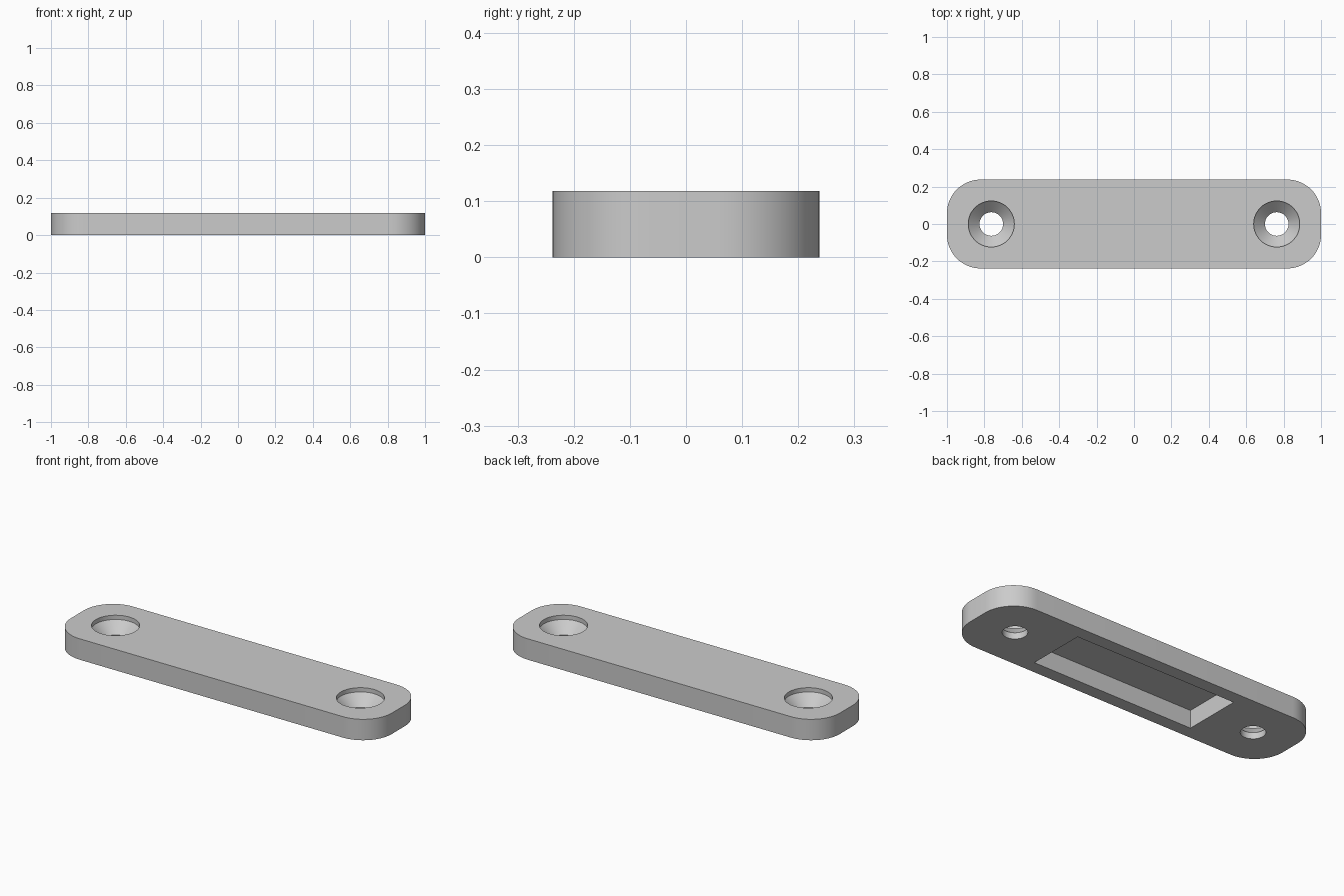
import bpy, bmesh, math
from mathutils import Vector

if "Cube" in bpy.data.objects:
    bpy.data.objects.remove(bpy.data.objects["Cube"], do_unlink=True)

LENGTH, WIDTH, HEIGHT, CORNER = 2.0, 0.475, 0.118, 0.18
HOLE_X, HOLE_R, SINK_R = 0.763, 0.063, 0.123
POCKET = (1.0, 0.33, 0.1)

grey = bpy.data.materials.new("light_grey")
grey.use_nodes = True
colour = (0.6, 0.6, 0.6, 1)
grey.diffuse_color = colour
grey.node_tree.nodes["Principled BSDF"].inputs["Base Color"].default_value = colour


def make_object(name, bm):
    bmesh.ops.recalc_face_normals(bm, faces=bm.faces)
    mesh = bpy.data.meshes.new(name)
    bm.to_mesh(mesh)
    bm.free()
    mesh.materials.append(grey)
    obj = bpy.data.objects.new(name, mesh)
    bpy.context.collection.objects.link(obj)
    return obj


def stack_rings(name, rings):
    """Closed solid skinned through a list of equal-sized point rings."""
    bm = bmesh.new()
    loops = [[bm.verts.new(p) for p in ring] for ring in rings]
    n = len(loops[0])
    for low, high in zip(loops, loops[1:]):
        for i in range(n):
            j = (i + 1) % n
            bm.faces.new((low[i], low[j], high[j], high[i]))
    bm.faces.new(loops[0][::-1])
    bm.faces.new(loops[-1])
    return make_object(name, bm)


def rounded_ring(z, steps=16):
    points = []
    corners = [(1, 1), (-1, 1), (-1, -1), (1, -1)]
    for quarter, (sx, sy) in enumerate(corners):
        for k in range(steps + 1):
            a = (quarter + k / steps) * math.pi / 2
            points.append(Vector((sx * (LENGTH / 2 - CORNER) + CORNER * math.cos(a),
                                  sy * (WIDTH / 2 - CORNER) + CORNER * math.sin(a), z)))
    return points


def circle_ring(x, radius, z, sides=64):
    return [Vector((x + radius * math.cos(math.tau * i / sides),
                    radius * math.sin(math.tau * i / sides), z)) for i in range(sides)]


# Rounded plate
plate = stack_rings("mounting_plate", [rounded_ring(0), rounded_ring(HEIGHT)])

# Countersunk screw holes: bore, cone, short straight rim
profile = [(HOLE_R, -0.05), (HOLE_R, 0.035), (SINK_R, 0.094), (SINK_R, HEIGHT + 0.05)]
cutters = [stack_rings("screw_hole_cutter", [circle_ring(side * HOLE_X, r, z) for r, z in profile])
           for side in (-1, 1)]

# Rectangular pocket in the underside
bm = bmesh.new()
bmesh.ops.create_cube(bm, size=1)
bmesh.ops.scale(bm, verts=bm.verts, vec=(POCKET[0], POCKET[1], POCKET[2] * 2))
cutters.append(make_object("pocket_cutter", bm))

# Cut the plate, then discard the cutters
bpy.ops.object.select_all(action="DESELECT")
bpy.context.view_layer.objects.active = plate
plate.select_set(True)
for cutter in cutters:
    cutter.hide_render = True
    cut = plate.modifiers.new("cut", "BOOLEAN")
    cut.operation = "DIFFERENCE"
    cut.solver = "EXACT"
    cut.object = cutter
    bpy.ops.object.modifier_apply(modifier=cut.name)
    bpy.data.objects.remove(cutter, do_unlink=True)

bpy.ops.object.shade_smooth_by_angle(angle=math.radians(30))
